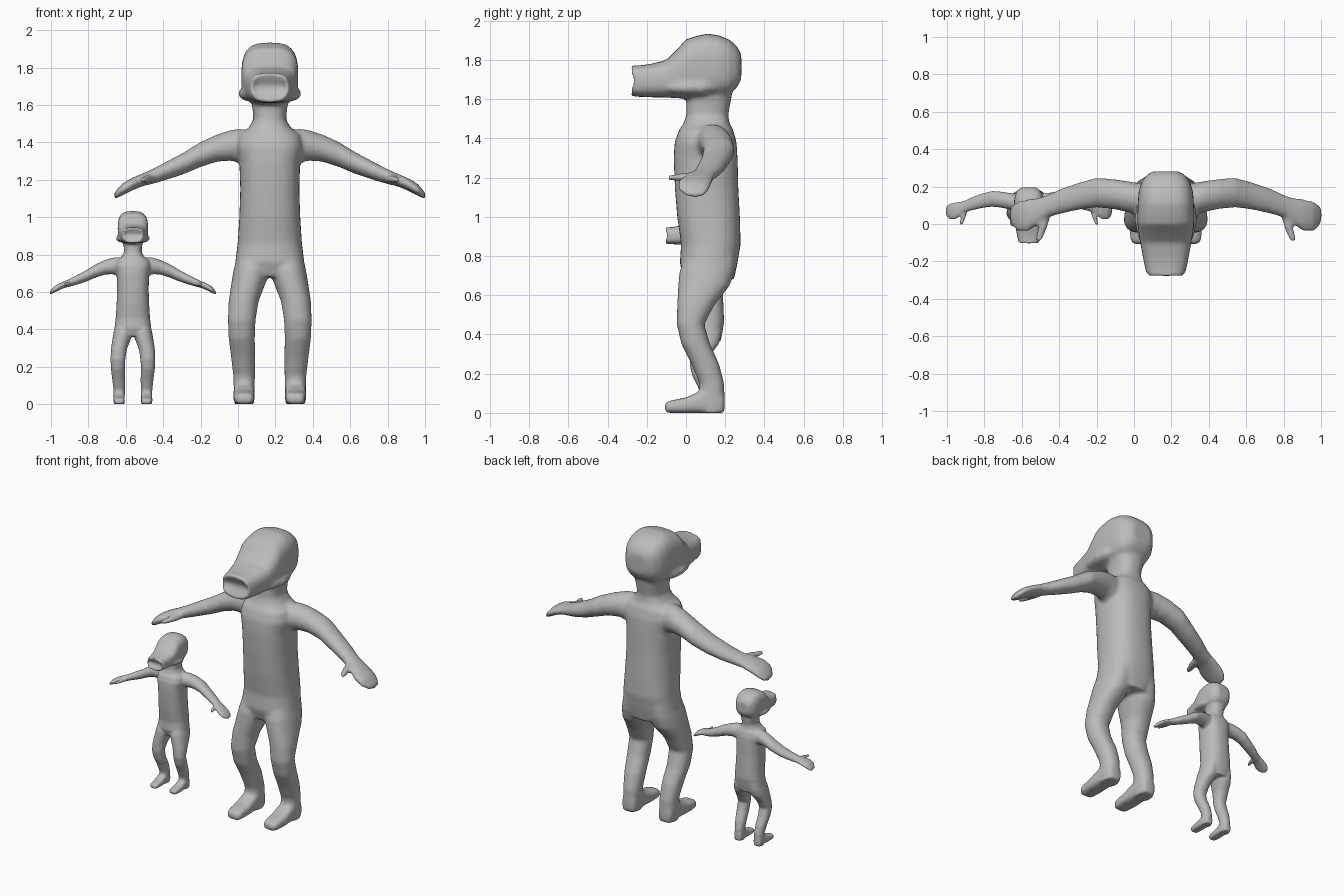
import bpy, bmesh, math
from mathutils import Vector

grey = bpy.data.materials.new("plain grey")
grey.diffuse_color = (0.5, 0.5, 0.5, 1)
bm = bmesh.new()
N = 32


def loft(axis, secs, e=1.0, notch=0.0):
    """Skin rings (x, y, z, half1, half2) lying in the plane normal to axis."""
    i, j = {'x': (1, 2), 'y': (0, 2), 'z': (0, 1)}[axis]
    rings = []
    for n, (x, y, z, a, b) in enumerate(secs):
        ring = []
        for k in range(N):
            t = 2 * math.pi * k / N
            c, s = math.cos(t), math.sin(t)
            p = Vector((x, y, z))
            p[i] += a * math.copysign(abs(c) ** e, c)
            p[j] += b * math.copysign(abs(s) ** e, s)
            ring.append(bm.verts.new(p))
        rings.append(ring)
    faces = []
    for r, q in zip(rings, rings[1:]):
        for k in range(N):
            faces.append(bm.faces.new((r[k], r[(k + 1) % N], q[(k + 1) % N], q[k])))
    for ring, (x, y, z, a, b), d in ((rings[0], secs[0], notch), (rings[-1], secs[-1], 0)):
        # end cap, dented inwards for the mouth
        mid = [bm.verts.new(Vector((x, y + d, z)) + (v.co - Vector((x, y, z))) * 0.4) for v in ring]
        if d:
            for v in mid:
                v.co.x = x + (v.co.x - x) * 2.3
                v.co.z = z + (v.co.z - z) * 0.4
        for k in range(N):
            faces.append(bm.faces.new((ring[k], ring[(k + 1) % N], mid[(k + 1) % N], mid[k])))
        faces.append(bm.faces.new(mid))
    bmesh.ops.recalc_face_normals(bm, faces=faces)


# torso and neck
loft('z', [(0, .12, .68, .14, .125), (0, .115, .76, .185, .147), (0, .127, .86, .172, .152),
           (0, .115, 1.0, .163, .16), (0, .105, 1.15, .158, .162), (0, .1, 1.3, .163, .163),
           (0, .1, 1.38, .18, .158), (0, .102, 1.44, .165, .14), (0, .105, 1.475, .115, .118),
           (0, .108, 1.52, .088, .107), (0, .115, 1.58, .092, .112), (0, .12, 1.66, .11, .12)], .82)

# head and snout, front to back
def head(y, lo, hi, w):
    return (0, y, (lo + hi) / 2, w, (hi - lo) / 2)

loft('y', [head(-.285, 1.617, 1.772, .095), head(-.24, 1.612, 1.772, .11),
           head(-.18, 1.61, 1.78, .122), head(-.1, 1.608, 1.80, .137),
           head(-.05, 1.606, 1.85, .145), head(0, 1.602, 1.905, .152),
           head(.05, 1.602, 1.922, .152), head(.11, 1.602, 1.935, .15),
           head(.17, 1.61, 1.925, .146), head(.22, 1.625, 1.905, .132),
           head(.26, 1.66, 1.87, .105), head(.282, 1.70, 1.83, .07)], .68, .035)
# cheeks along the jaw
loft('y', [(0, -.13, 1.66, .12, .025), (0, -.06, 1.66, .152, .045), (0, .02, 1.66, .168, .05),
           (0, .09, 1.66, .16, .05), (0, .16, 1.67, .13, .04)], .8)

for s in (1, -1):
    # arm and hand
    loft('x', [(s * x, y, z, a, b) for x, y, z, a, b in (
        (.08, .13, 1.37, .08, .085), (.15, .135, 1.378, .085, .095), (.2, .145, 1.385, .083, .083),
        (.28, .16, 1.37, .08, .073), (.37, .168, 1.335, .079, .067), (.46, .15, 1.288, .073, .058),
        (.56, .122, 1.245, .067, .048), (.64, .092, 1.213, .06, .039), (.68, .07, 1.2, .072, .034),
        (.74, .045, 1.175, .087, .034), (.79, .04, 1.147, .082, .032), (.82, .045, 1.122, .06, .022),
        (.835, .05, 1.11, .03, .012))])
    # thumb
    loft('y', [(s * x, y, z, r, r * .8) for x, y, z, r in (
        (.655, .08, 1.205, .032), (.65, .03, 1.203, .03), (.658, -.02, 1.203, .025),
        (.672, -.06, 1.2, .021), (.68, -.092, 1.2, .015))])
    # leg
    loft('z', [(s * x, y, z, a, b) for z, x, y, a, b in (
        (.8, .088, .125, .085, .13), (.72, .097, .107, .096, .14), (.65, .113, .092, .092, .132),
        (.55, .14, .05, .08, .095), (.45, .15, .023, .074, .07), (.35, .15, .05, .07, .073),
        (.25, .142, .098, .065, .071), (.15, .137, .132, .058, .063),
        (.06, .137, .132, .056, .066), (0, .137, .135, .054, .063))], .9)
    # foot
    loft('y', [(s * x, y, h / 2, a, h / 2) for x, y, a, h in (
        (.137, -.108, .036, .05), (.137, -.085, .052, .062), (.138, 0, .058, .078),
        (.138, .07, .056, .11), (.137, .14, .055, .13), (.137, .195, .045, .09))], .6)

mesh = bpy.data.meshes.new("figure")
bm.to_mesh(mesh)
bm.free()
mesh.materials.append(grey)
mesh.polygons.foreach_set("use_smooth", [True] * len(mesh.polygons))

# large figure: fuse the parts and soften the joins
large = bpy.data.objects.new("large_figure", mesh)
bpy.context.collection.objects.link(large)
fuse = large.modifiers.new("fuse", 'REMESH')
fuse.mode = 'VOXEL'
fuse.voxel_size = 0.011
fuse.use_smooth_shade = True
soft = large.modifiers.new("soften", 'SMOOTH')
soft.factor = 0.5
soft.iterations = 8
large.location = (.17, 0, 0)

# small figure: the same body at about half size
small = large.copy()
small.name = "small_figure"
bpy.context.collection.objects.link(small)
small.scale = (.534,) * 3
small.location = (-.562, .045, 0)
